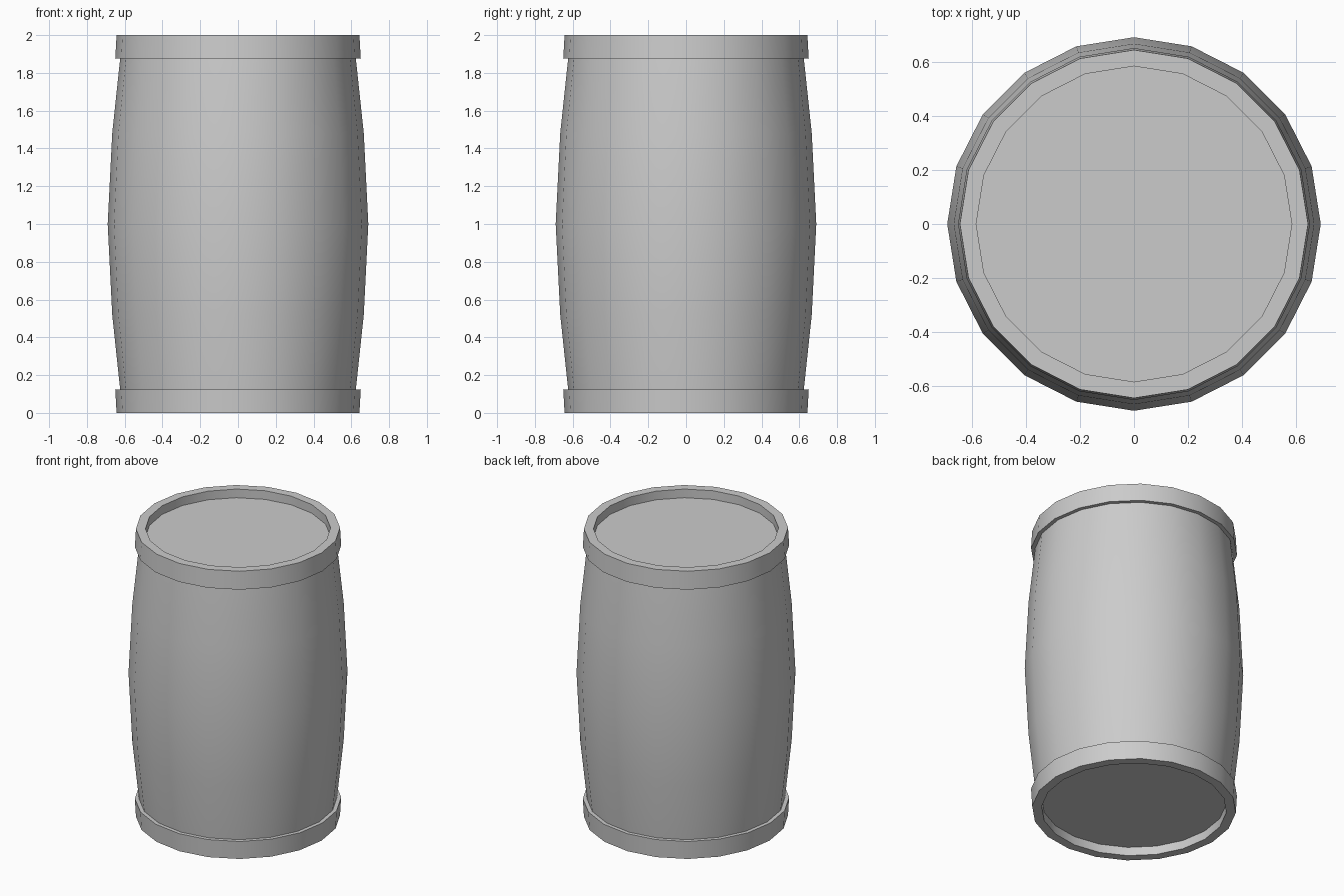
import bpy, bmesh
from math import cos, sin, radians, tau

if "Cube" in bpy.data.objects:
    bpy.data.objects.remove(bpy.data.objects["Cube"])

SIDES = 20


def lathe(name, profile):
    """Spin (radius, z) points round z; a radius of 0 closes the surface."""
    bm = bmesh.new()
    rings = []
    for r, z in profile:
        if r == 0:
            rings.append([bm.verts.new((0, 0, z))])
        else:
            rings.append([bm.verts.new((r * cos(tau * i / SIDES), r * sin(tau * i / SIDES), z))
                          for i in range(SIDES)])
    for a, b in zip(rings, rings[1:]):
        for i in range(SIDES):
            j = (i + 1) % SIDES
            if len(b) == 1:
                bm.faces.new((a[i], a[j], b[0]))
            elif len(a) == 1:
                bm.faces.new((a[0], b[j], b[i]))
            else:
                bm.faces.new((a[i], a[j], b[j], b[i]))
    mesh = bpy.data.meshes.new(name)
    bm.to_mesh(mesh)
    bm.free()
    obj = bpy.data.objects.new(name, mesh)
    bpy.context.collection.objects.link(obj)
    bpy.ops.object.select_all(action='DESELECT')
    obj.select_set(True)
    bpy.context.view_layer.objects.active = obj
    bpy.ops.object.shade_smooth_by_angle(angle=radians(30))
    return obj


# Bulging side wall
lathe("barrel_wall", [(0.624, 0.125), (0.666, 0.52), (0.69, 1.0), (0.666, 1.48), (0.624, 1.875)])

# End hoop: ledge, outer band, rim, recess wall, recessed head
end = [(0.624, 1.875), (0.65, 1.875), (0.643, 2.0), (0.583, 2.0), (0.583, 1.94), (0, 1.94)]
lathe("top_hoop_and_head", end)
lathe("bottom_hoop_and_head", [(r, 2 - z) for r, z in reversed(end)])
